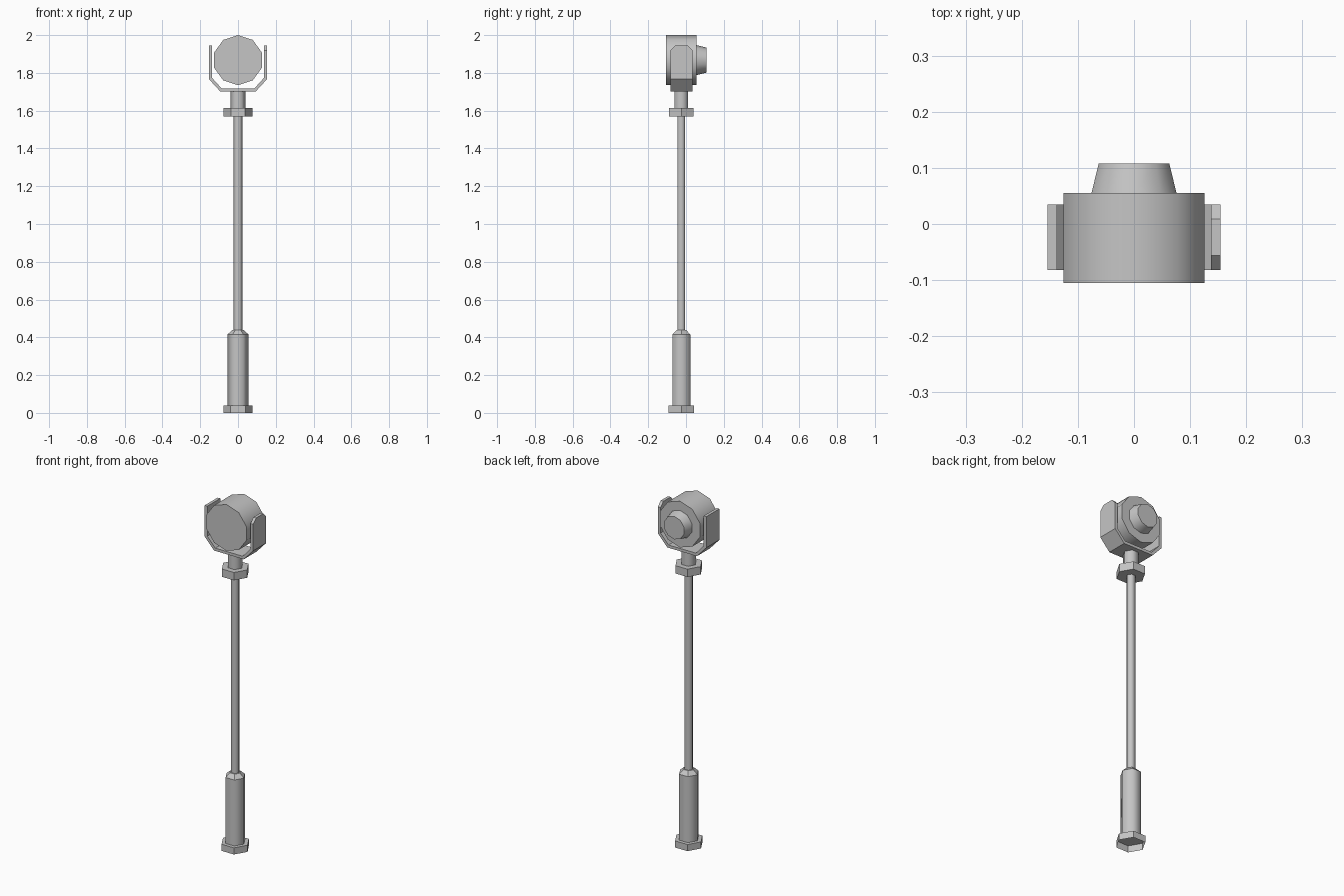
import bpy, bmesh, math
from mathutils import Vector

cube = bpy.data.objects.get("Cube")
if cube:
    bpy.data.objects.remove(cube, do_unlink=True)

AXIS_Y = -0.025   # post centre line
HEAD_Z = 1.8675   # lamp centre height

grey = bpy.data.materials.new("grey metal")
grey.use_nodes = True
COLOUR = (0.56, 0.56, 0.56, 1)
grey.diffuse_color = COLOUR
grey.node_tree.nodes["Principled BSDF"].inputs["Base Color"].default_value = COLOUR


def finish(name, bm, smooth=0):
    """Turn a bmesh into an object; smooth is the sharp-edge angle in degrees."""
    bmesh.ops.recalc_face_normals(bm, faces=bm.faces)
    mesh = bpy.data.meshes.new(name)
    bm.to_mesh(mesh)
    bm.free()
    mesh.materials.append(grey)
    obj = bpy.data.objects.new(name, mesh)
    bpy.context.collection.objects.link(obj)
    if smooth:
        bpy.ops.object.select_all(action="DESELECT")
        obj.select_set(True)
        bpy.context.view_layer.objects.active = obj
        bpy.ops.object.shade_smooth_by_angle(angle=math.radians(smooth))
    return obj


def prism(name, sides, profile, along_y=False, smooth=0, open_start=False):
    """Loft regular polygons through (radius, position) pairs."""
    bm = bmesh.new()
    rings = []
    for radius, pos in profile:
        ring = []
        for i in range(sides):
            a = math.tau * i / sides
            if along_y:  # a corner points straight up
                co = (radius * math.sin(a), pos, HEAD_Z + radius * math.cos(a))
            else:        # a corner points to the side
                co = (radius * math.cos(a), AXIS_Y + radius * math.sin(a), pos)
            ring.append(bm.verts.new(co))
        rings.append(ring)
    for low, high in zip(rings, rings[1:]):
        for i in range(sides):
            j = (i + 1) % sides
            bm.faces.new((low[i], low[j], high[j], high[i]))
    if not open_start:
        bm.faces.new(rings[0])
    bm.faces.new(rings[-1])
    return finish(name, bm, smooth)


# Post, from the ground up
prism("base_flange", 6, [(0.078, 0), (0.078, 0.038)], open_start=True)
prism("lower_sleeve", 6, [(0.055, 0.036), (0.055, 0.416)], smooth=65)
prism("sleeve_taper", 6, [(0.055, 0.416), (0.03, 0.438)])
prism("pole", 6, [(0.024, 0.43), (0.024, 1.58)], smooth=65)
prism("collar", 6, [(0.076, 1.57), (0.076, 1.615)])
prism("neck", 6, [(0.041, 1.61), (0.041, 1.705)], smooth=65)

# Lamp head and its rear housing
prism("lamp_head", 10, [(0.1325, -0.105), (0.1325, 0.055)], True, 40)
prism("rear_housing", 10, [(0.08, 0.054), (0.066, 0.108)], True, 40)

# U-shaped yoke: half outlines mirrored, then extruded in depth
outer = [(0.154, 1.945), (0.154, 1.767), (0.094, 1.702)]
inner = [(0.137, 1.945), (0.137, 1.773), (0.087, 1.718)]


def both_sides(half):
    return half + [(-x, z) for x, z in reversed(half)]


bm = bmesh.new()
front, back = -0.082, 0.035
rows = []
for path in (outer, inner):
    for y in (front, back):
        rows.append([bm.verts.new((x, y, z)) for x, z in both_sides(path)])
of, ob, nf, nb = rows
for a, b in ((of, ob), (ob, nb), (nb, nf), (nf, of)):
    for i in range(len(a) - 1):
        bm.faces.new((a[i], a[i + 1], b[i + 1], b[i]))
for i in (0, -1):
    bm.faces.new((of[i], ob[i], nb[i], nf[i]))
bm.normal_update()
# Clip the top corners of both arms
tips = [e for e in bm.edges
        if all(v.co.z > 1.94 for v in e.verts)
        and abs(e.verts[0].co.y - e.verts[1].co.y) < 0.001]
bmesh.ops.bevel(bm, geom=tips, offset=0.026, segments=1, affect="EDGES")
finish("yoke", bm)
